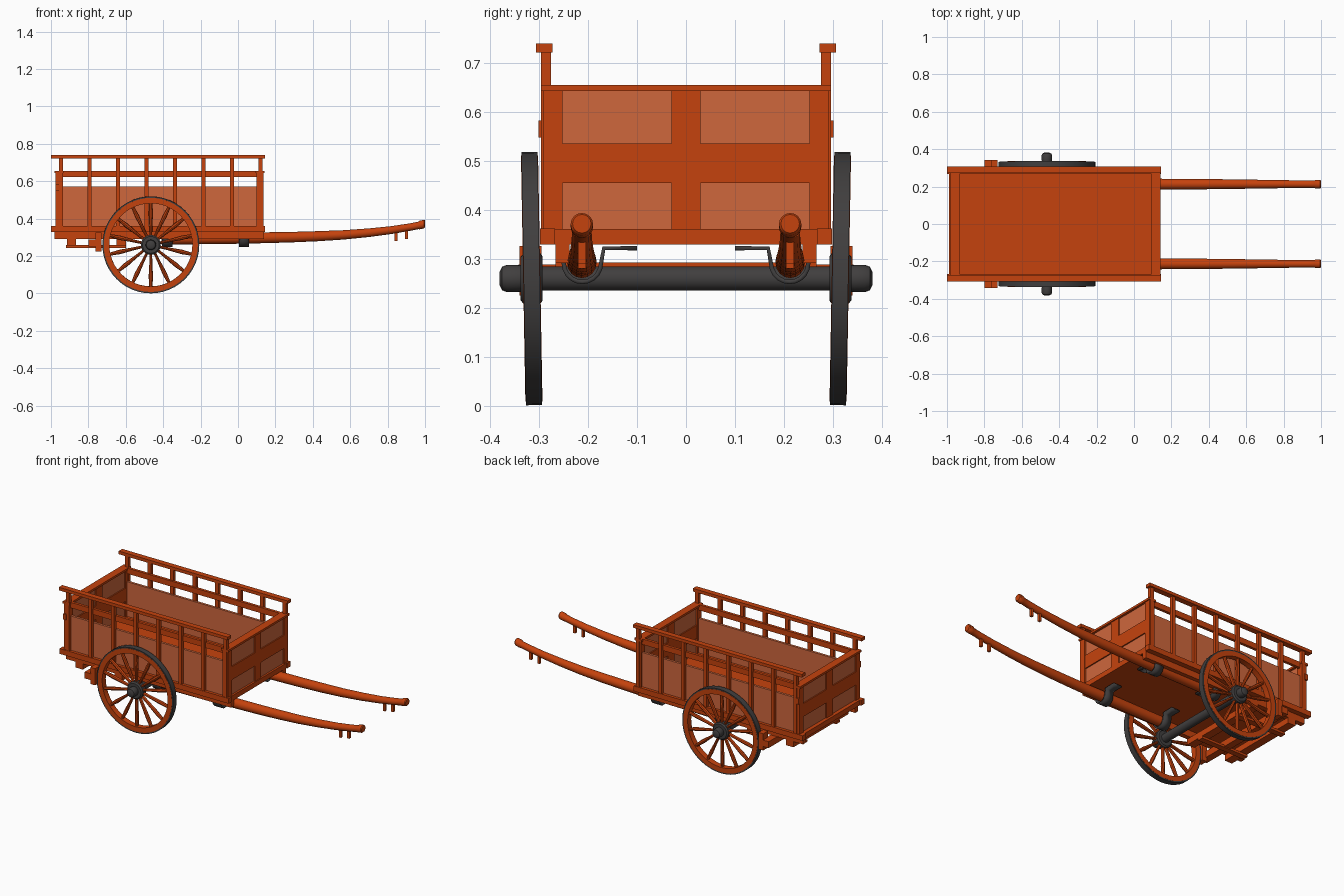
import bpy, bmesh, math
from mathutils import Matrix, Vector

if "Cube" in bpy.data.objects:
    bpy.data.objects.remove(bpy.data.objects["Cube"])


def material(name, rgb):
    m = bpy.data.materials.new(name)
    m.diffuse_color = (*rgb, 1)
    m.use_nodes = True
    m.node_tree.nodes["Principled BSDF"].inputs["Base Color"].default_value = m.diffuse_color
    return m


ORANGE = material("orange wood", (0.56, 0.055, 0.004))
LIGHT = material("light wood panel", (0.62, 0.135, 0.046))
IRON = material("dark iron", (0.052, 0.049, 0.049))
WX, WZ = -0.466, 0.26          # wheel centre


def finish(name, bm, mat, mirror=False):
    bmesh.ops.recalc_face_normals(bm, faces=bm.faces)
    me = bpy.data.meshes.new(name)
    bm.to_mesh(me)
    bm.free()
    me.materials.append(mat)
    ob = bpy.data.objects.new(name, me)
    bpy.context.collection.objects.link(ob)
    if mirror:
        mod = ob.modifiers.new("mirror", 'MIRROR')
        mod.use_axis = (False, True, False)
        mod.use_mirror_merge = False
    return ob


def boxes(name, mat, items, mirror=False):
    """Each item is x0, x1, y0, y1, z0, z1."""
    bm = bmesh.new()
    for x0, x1, y0, y1, z0, z1 in items:
        mtx = (Matrix.Translation(((x0 + x1) / 2, (y0 + y1) / 2, (z0 + z1) / 2))
               @ Matrix.Diagonal((x1 - x0, y1 - y0, z1 - z0, 1)))
        bmesh.ops.create_cube(bm, size=1, matrix=mtx)
    return finish(name, bm, mat, mirror)


def skin(bm, rings, closed=False):
    """Bridge rings of points, capping the ends unless closed."""
    vs = [[bm.verts.new(p) for p in r] for r in rings]
    n = len(vs[0])
    for i in range(len(vs) if closed else len(vs) - 1):
        a, b = vs[i], vs[(i + 1) % len(vs)]
        for j in range(n):
            k = (j + 1) % n
            bm.faces.new((a[j], a[k], b[k], b[j]))
    if not closed:
        bm.faces.new(vs[0])
        bm.faces.new(vs[-1])


def lathe(bm, profile, segs, closed=False):
    """Profile of (radius, y) turned about the wheel's axis."""
    skin(bm, [[(WX + r * math.cos(t), y, WZ + r * math.sin(t))
               for t in (2 * math.pi * i / segs for i in range(segs))]
              for r, y in profile], closed)


def camber(bm):
    c = Vector((WX, 0.3155, WZ))
    bmesh.ops.rotate(bm, verts=bm.verts, cent=c, matrix=Matrix.Rotation(-0.018, 3, 'X'))


# wheels: iron tyre, wooden rim, tapered spokes, iron hub
for name, mat, r0, r1, y0, y1 in (("wheel_tyre", IRON, 0.25, 0.259, 0.299, 0.332),
                                  ("wheel_rim", ORANGE, 0.222, 0.2515, 0.298, 0.333)):
    bm = bmesh.new()
    lathe(bm, [(r0, y0), (r1, y0), (r1, y1), (r0, y1)], 48, True)
    camber(bm)
    finish(name, bm, mat, True)

bm = bmesh.new()
for i in range(14):
    t = 2 * math.pi * i / 14 + math.pi / 2
    u, v = Vector((math.cos(t), 0, math.sin(t))), Vector((-math.sin(t), 0, math.cos(t)))
    rings = []
    for r, w in ((0.04, 0.007), (0.10, 0.008), (0.17, 0.012), (0.226, 0.008)):
        c = Vector((WX, 0.3155, WZ)) + u * r
        rings.append([c + v * w * math.cos(a) + Vector((0, 0.011 * math.sin(a), 0))
                      for a in (math.pi / 4 * k for k in range(8))])
    skin(bm, rings)
camber(bm)
finish("wheel_spokes", bm, ORANGE, True)

bm = bmesh.new()
lathe(bm, [(0.045, 0.293), (0.053, 0.299), (0.053, 0.331), (0.045, 0.338)], 24)
lathe(bm, [(0.026, 0.33), (0.028, 0.345), (0.028, 0.366), (0.024, 0.376), (0.014, 0.381)], 20)
finish("wheel_hub", bm, IRON, True)

bm = bmesh.new()
lathe(bm, [(0.025, -0.34), (0.025, 0.34)], 20)
finish("axle", bm, IRON)

# pulling shafts, bending gently upwards, with pegs near the grips
bm = bmesh.new()
path = [(-0.41, 0.291, 0.030), (0.0, 0.296, 0.030), (0.14, 0.298, 0.029), (0.28, 0.301, 0.028),
        (0.42, 0.306, 0.027), (0.56, 0.313, 0.025), (0.70, 0.325, 0.023), (0.82, 0.339, 0.021),
        (0.92, 0.355, 0.020), (0.965, 0.364, 0.020), (0.97, 0.366, 0.023), (0.995, 0.371, 0.023),
        (1.0, 0.372, 0.019)]
skin(bm, [[(x, 0.213 + r * math.cos(a), z + r * math.sin(a))
           for a in (math.pi / 8 * k for k in range(16))] for x, z, r in path])
finish("shafts", bm, ORANGE, True)
boxes("shaft_pegs", ORANGE, [(0.838, 0.853, 0.205, 0.221, 0.28, 0.34),
                             (0.894, 0.909, 0.205, 0.221, 0.29, 0.35)], True)

# iron straps holding the shafts under the floor
bm = bmesh.new()
line = [(0.25, 0.328)] + [(0.212 + 0.038 * math.cos(a), 0.291 + 0.038 * math.sin(a))
                          for a in (-math.pi * k / 10 for k in range(10))]
line += [(0.168, 0.322), (0.10, 0.322)]
for x0, x1 in ((-0.405, -0.35), (0.005, 0.06)):
    a = [bm.verts.new((x0, y, z)) for y, z in line]
    b = [bm.verts.new((x1, y, z)) for y, z in line]
    for i in range(len(line) - 1):
        bm.faces.new((a[i], a[i + 1], b[i + 1], b[i]))
strap = finish("shaft_straps", bm, IRON, True)
sol = strap.modifiers.new("thickness", 'SOLIDIFY')
sol.thickness, sol.offset = 0.009, 0

# floor, sills and beams beneath
boxes("floor", ORANGE, [(-0.975, 0.125, -0.275, 0.275, 0.332, 0.36)])
boxes("side_sills", ORANGE, [(-1.0, 0.145, 0.268, 0.299, 0.33, 0.362)], True)
boxes("end_sills", ORANGE, [(0.11, 0.14, -0.28, 0.28, 0.33, 0.361),
                            (-0.99, -0.95, -0.28, 0.28, 0.33, 0.361)])
boxes("under_beams", ORANGE, [(-0.98, 0.14, 0.238, 0.267, 0.292, 0.332)], True)

# side walls: boards, posts and rails
boxes("side_panels", LIGHT, [(-0.955, 0.125, 0.266, 0.281, 0.355, 0.572)], True)
boxes("side_posts", ORANGE, [(x - 0.011, x + 0.011, 0.276, 0.297, 0.355, 0.728)
                             for x in (-0.947 + 0.1525 * i for i in range(8))], True)
boxes("side_middle_rails", ORANGE, [(-0.96, 0.13, 0.266, 0.283, 0.622, 0.656)], True)
boxes("side_top_rails", ORANGE, [(-1.0, 0.145, 0.273, 0.307, 0.722, 0.741)], True)
boxes("rear_latches", ORANGE, [(-0.975, -0.955, 0.275, 0.302, 0.548, 0.583)], True)

# end walls: framed boards with two rows of panels
for name, x0, x1 in (("front_board", 0.1, 0.136), ("back_board", -0.975, -0.94)):
    boxes(name + "_panels", LIGHT, [(x0 + 0.008, x1 - 0.008, -0.265, 0.265, 0.355, 0.647)])
    boxes(name + "_frame", ORANGE, [
        (x0, x1, -0.03, 0.03, 0.355, 0.645),
        (x0, x1, 0.253, 0.292, 0.355, 0.645), (x0, x1, -0.292, -0.253, 0.355, 0.645),
        (x0 + 0.001, x1 - 0.001, -0.255, 0.255, 0.455, 0.536),
        (x0 - 0.006, x1 + 0.006, -0.297, 0.297, 0.643, 0.656)])

# brake gear behind the wheels
boxes("brake_cross_beams", ORANGE, [(-0.915, -0.865, -0.267, 0.267, 0.257, 0.293),
                                    (-0.65, -0.60, -0.267, 0.267, 0.257, 0.293)])
boxes("brake_rails", ORANGE, [(-0.92, -0.60, 0.14, 0.175, 0.244, 0.258)], True)
boxes("brake_bar", ORANGE, [(-0.80, -0.757, -0.343, 0.343, 0.25, 0.289)])
boxes("brake_shoes", ORANGE, [(-0.762, -0.73, 0.295, 0.341, 0.225, 0.327)], True)

# smooth the turned parts while keeping edges sharp
for ob in bpy.context.scene.objects:
    ob.select_set(True)
    bpy.context.view_layer.objects.active = ob
bpy.ops.object.shade_smooth_by_angle(angle=math.radians(35))
